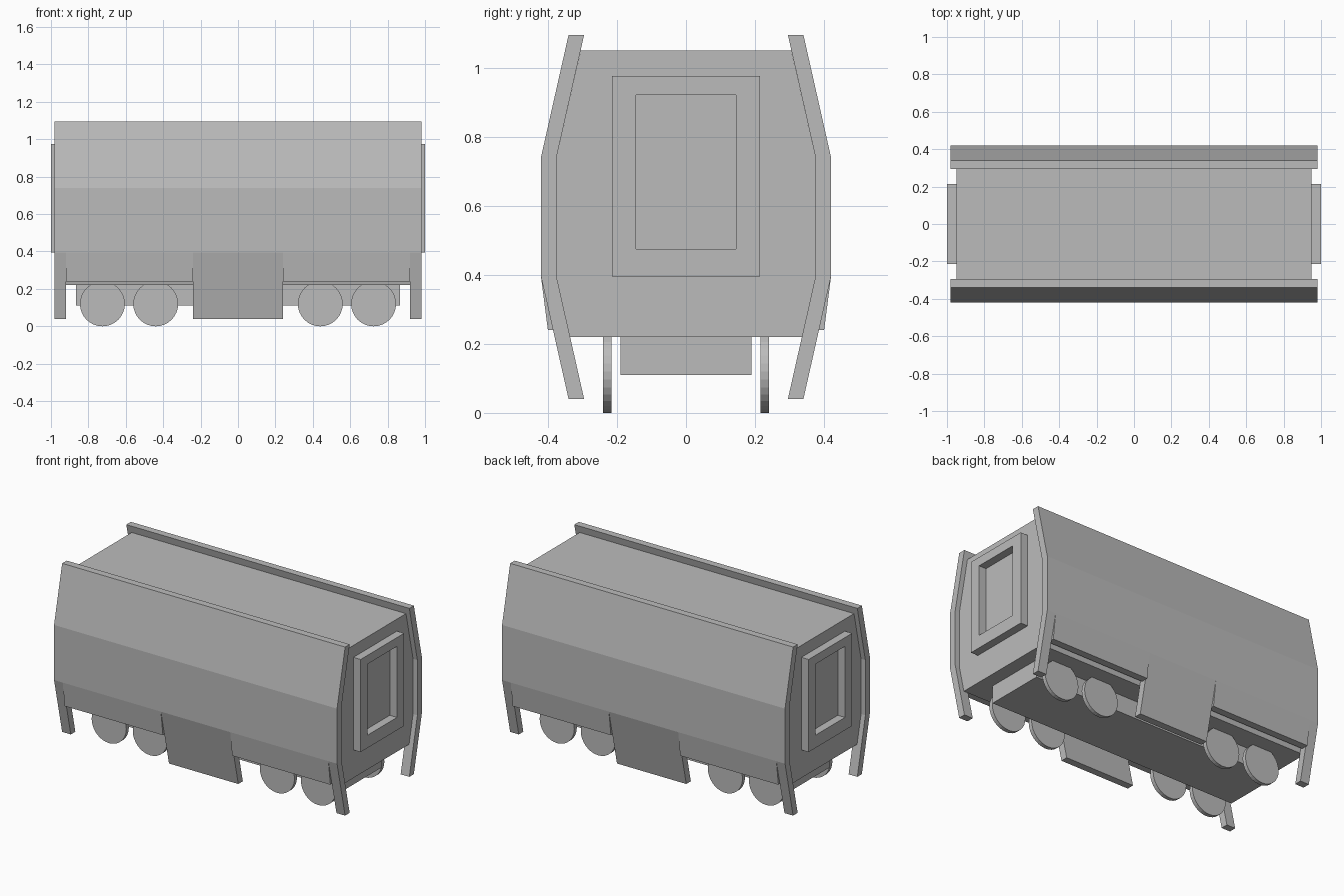
import bpy, bmesh, math
from mathutils import Matrix

if "Cube" in bpy.data.objects:
    bpy.data.objects.remove(bpy.data.objects["Cube"])

grey = bpy.data.materials.new("plain grey")
grey.diffuse_color = (0.5, 0.5, 0.5, 1)
grey.use_nodes = True
grey.node_tree.nodes["Principled BSDF"].inputs["Base Color"].default_value = grey.diffuse_color


def finish(name, bm):
    bmesh.ops.recalc_face_normals(bm, faces=bm.faces)
    me = bpy.data.meshes.new(name)
    bm.to_mesh(me)
    bm.free()
    me.materials.append(grey)
    ob = bpy.data.objects.new(name, me)
    bpy.context.collection.objects.link(ob)
    return ob


def extrude_x(name, profile, x0, x1):
    """Extrude a (y, z) profile from x0 to x1."""
    bm = bmesh.new()
    face = bm.faces.new([bm.verts.new((x0, y, z)) for y, z in profile])
    out = bmesh.ops.extrude_face_region(bm, geom=[face])
    moved = [v for v in out["geom"] if isinstance(v, bmesh.types.BMVert)]
    bmesh.ops.translate(bm, verts=moved, vec=(x1 - x0, 0, 0))
    return finish(name, bm)


def slab(line, t=0.045):
    """Closed profile from an outer line, thickened towards the centre."""
    return line + [(y - t, z) for y, z in reversed(line)]


# Main body, an octagonal hull
half = [(0.336, 0.22), (0.375, 0.395), (0.375, 0.74), (0.305, 1.05)]
extrude_x("body", half + [(-y, z) for y, z in reversed(half)], -0.95, 0.95)

# Chassis box under the body
extrude_x("chassis", [(-0.19, 0.11), (0.19, 0.11), (0.19, 0.23), (-0.19, 0.23)], -0.865, 0.865)

# Side plating: upper panel, steep skirts, and tucked-in legs and centre panel
upper = slab([(0.42, 0.395), (0.42, 0.74), (0.34, 1.095)])
tucked = slab([(0.34, 0.04), (0.42, 0.395)])
skirt = slab([(0.40, 0.24), (0.42, 0.395)])
plates = [
    ("side_panel", upper, -0.98, 0.98),
    ("centre_skirt", tucked, -0.24, 0.24),
    ("left_leg", tucked, -0.98, -0.92),
    ("right_leg", tucked, 0.92, 0.98),
    ("left_skirt", skirt, -0.92, -0.24),
    ("right_skirt", skirt, 0.24, 0.92),
]
for side, s in (("front", -1), ("back", 1)):
    for name, prof, x0, x1 in plates:
        extrude_x(f"{side}_{name}", [(s * y, z) for y, z in prof], x0, x1)

    # Thin disc wheels, two pairs per side
    for i, x in enumerate((-0.725, -0.44, 0.44, 0.725)):
        bm = bmesh.new()
        bmesh.ops.create_cone(
            bm, cap_ends=True, segments=32, radius1=0.12, radius2=0.12, depth=0.025,
            matrix=Matrix.Translation((x, s * 0.2285, 0.12)) @ Matrix.Rotation(math.pi / 2, 4, 'X'))
        finish(f"{side}_wheel_{i + 1}", bm)

# Raised door frame on each end, open down to the body wall
for side, s in (("left", -1), ("right", 1)):
    bm = bmesh.new()
    rings = []
    for x in (0.949, 1.0):
        for w, z0, z1 in ((0.215, 0.395, 0.975), (0.145, 0.475, 0.92)):
            rings.append([bm.verts.new((s * x, y, z))
                          for y, z in ((-w, z0), (w, z0), (w, z1), (-w, z1))])
    back_out, back_in, out, inn = rings
    for a, b in ((back_out, out), (out, inn), (inn, back_in), (back_in, back_out)):
        for k in range(4):
            n = (k + 1) % 4
            bm.faces.new((a[k], a[n], b[n], b[k]))
    finish(f"{side}_door_frame", bm)
